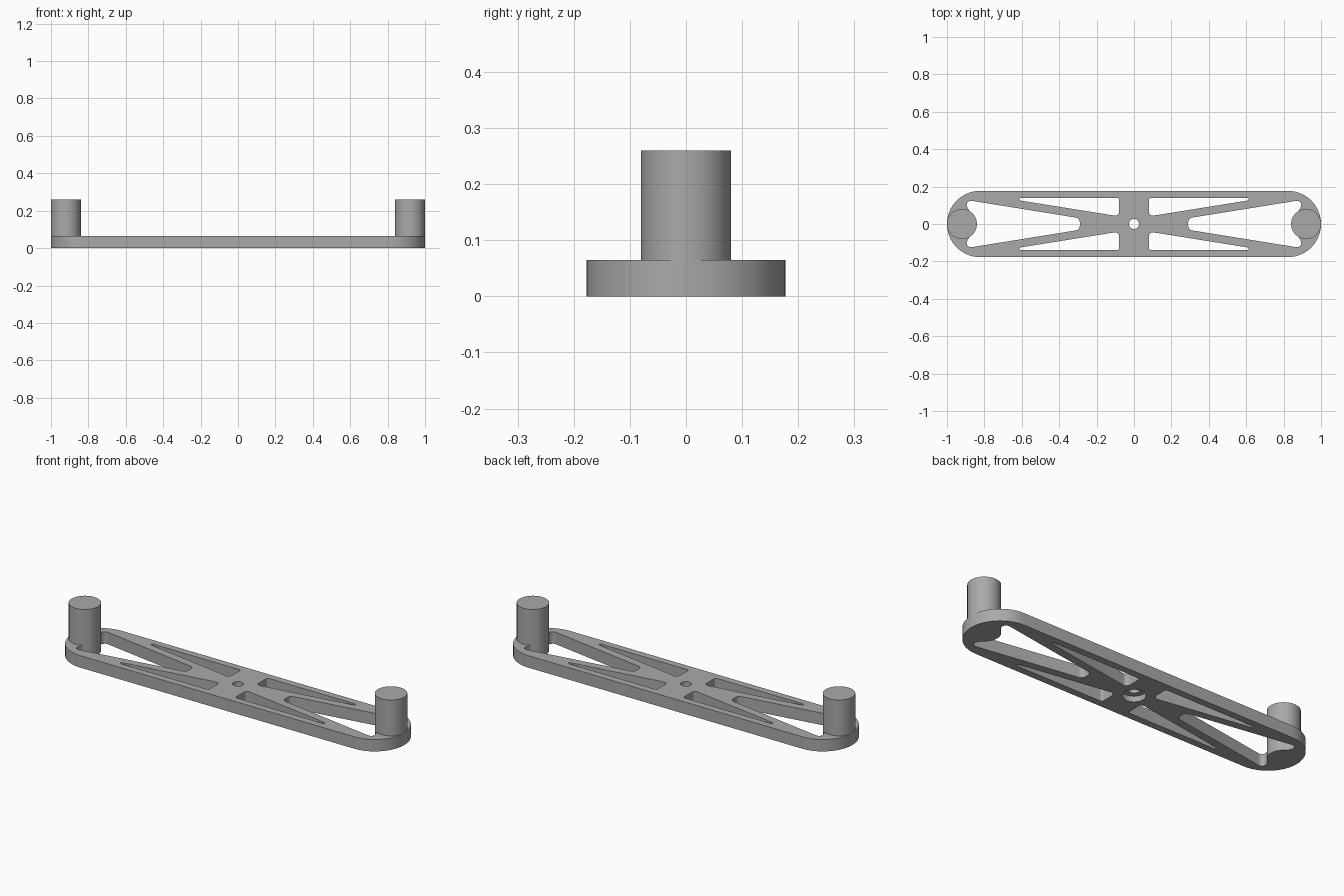
import bpy
import bmesh
from math import cos, sin, pi, radians
from mathutils import Vector

if "Cube" in bpy.data.objects:
    bpy.data.objects.remove(bpy.data.objects["Cube"], do_unlink=True)

PLATE_TOP, POST_TOP = 0.065, 0.26
HALF_WIDTH, POST_X, POST_R = 0.177, 0.92, 0.08

grey = bpy.data.materials.new("plain grey")
grey.use_nodes = True
grey.diffuse_color = (0.4, 0.4, 0.4, 1)
grey.node_tree.nodes["Principled BSDF"].inputs["Base Color"].default_value = (0.4, 0.4, 0.4, 1)


def arc(cx, cy, r, start, end, steps):
    """Points along an arc, angles in degrees."""
    angles = [radians(start + (end - start) * i / steps) for i in range(steps + 1)]
    return [(cx + r * cos(a), cy + r * sin(a)) for a in angles]


def rounded(corners, steps=8):
    """Outline from (x, y, radius) corners, each rounded by a tangent arc."""
    out = []
    for i, (x, y, r) in enumerate(corners):
        p = Vector((x, y))
        if r == 0:
            out.append((x, y))
            continue
        a = (Vector(corners[i - 1][:2]) - p).normalized()
        b = (Vector(corners[(i + 1) % len(corners)][:2]) - p).normalized()
        half = a.angle(b) / 2
        mid = (a + b).normalized()
        centre = p + mid * (r / sin(half))
        sweep = pi / 2 - half
        side = Vector((-mid.y, mid.x))
        if side.dot(a) < 0:
            side = -side
        for k in range(steps + 1):
            t = sweep * (1 - 2 * k / steps)
            out.append(tuple(centre + r * (side * sin(t) - mid * cos(t))))
    return out


def prism(name, outline, z0, z1, sx=1, sy=1):
    """Extrude an outline from z0 to z1, optionally mirrored."""
    bm = bmesh.new()
    base = bm.faces.new([bm.verts.new((x * sx, y * sy, z0)) for x, y in outline])
    grown = bmesh.ops.extrude_face_region(bm, geom=[base])["geom"]
    top = [v for v in grown if isinstance(v, bmesh.types.BMVert)]
    bmesh.ops.translate(bm, verts=top, vec=(0, 0, z1 - z0))
    bmesh.ops.recalc_face_normals(bm, faces=bm.faces)
    mesh = bpy.data.meshes.new(name)
    bm.to_mesh(mesh)
    bm.free()
    mesh.materials.append(grey)
    obj = bpy.data.objects.new(name, mesh)
    bpy.context.collection.objects.link(obj)
    return obj


def activate(obj):
    bpy.ops.object.select_all(action="DESELECT")
    obj.select_set(True)
    bpy.context.view_layer.objects.active = obj


# Plate with semicircular ends
end_x = 1 - HALF_WIDTH
plate = prism("plate", arc(end_x, 0, HALF_WIDTH, -90, 90, 40)
              + arc(-end_x, 0, HALF_WIDTH, 90, 270, 40), 0, PLATE_TOP)

# Long wedge openings that curve around the foot of each post
notch = rounded([(0.25, 0.025, 0), (0.912, 0.131, 0.022), (0.88, 0.069, 0)])[1:-1]
tip = rounded([(0.9, -0.129, 0), (0.29, -0.031, 0.025),
               (0.29, 0.031, 0.025), (0.9, 0.129, 0)])[1:-1]
foot = arc(POST_X, 0, POST_R, 120, 240, 20)
wedge = tip + notch + foot + [(x, -y) for x, y in reversed(notch)]

# Slim triangular openings beside the rails
triangle = rounded([(0.08, 0.139, 0.012), (0.08, 0.041, 0.02),
                    (0.612, 0.126, 0.006), (0.612, 0.139, 0.005)])

cutters = [prism("screw_hole_cutter", arc(0, 0, 0.027, 0, 352.5, 47), -0.1, 0.2),
           prism("screw_head_cutter", arc(0, 0, 0.057, 0, 352.5, 47), -0.1, 0.03)]
for sx in (-1, 1):
    cutters.append(prism("wedge_cutter", wedge, -0.1, 0.2, sx))
    for sy in (-1, 1):
        cutters.append(prism("triangle_cutter", triangle, -0.1, 0.2, sx, sy))

for cutter in cutters:
    cutter.hide_render = True
    mod = plate.modifiers.new("cut", "BOOLEAN")
    mod.operation, mod.solver, mod.object = "DIFFERENCE", "EXACT", cutter
    activate(plate)
    bpy.ops.object.modifier_apply(modifier=mod.name)
    bpy.data.objects.remove(cutter, do_unlink=True)

# Upright posts at both ends
posts = [prism(name, arc(x, 0, POST_R, 0, 354, 59), PLATE_TOP, POST_TOP)
         for name, x in (("left_post", POST_X), ("right_post", -POST_X))]

for obj in [plate] + posts:
    activate(obj)
    bpy.ops.object.shade_smooth_by_angle(angle=radians(30))
